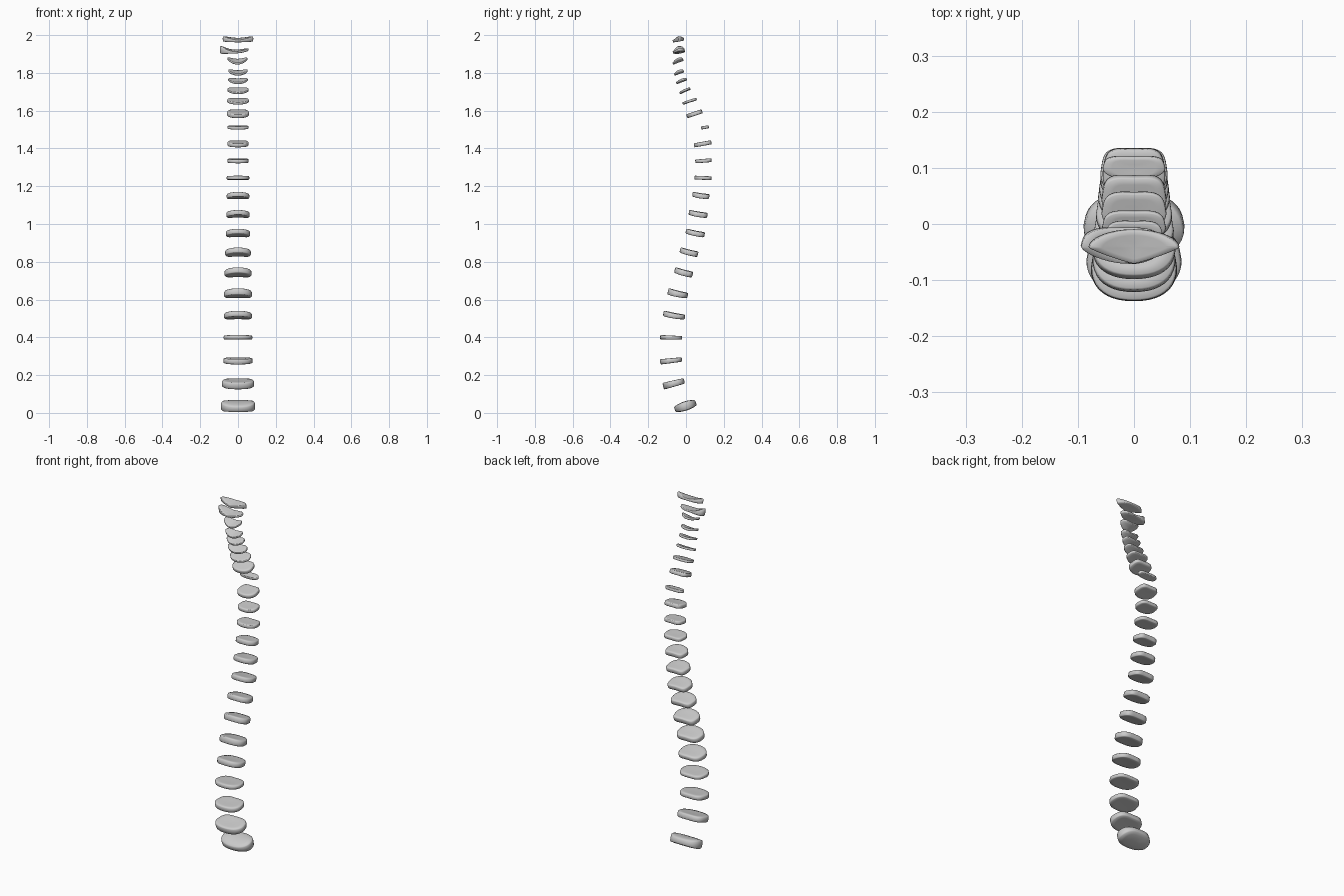
import bpy, bmesh, math
from mathutils import Vector

SEG = 40


def power(v, e):
    return math.copysign(abs(v) ** e, v)


def disc(name, yf, zf, yb, zb, hw, thick, cx=0.0, nf=2.2, nb=4.5, dent=0.012,
         lift=0.0, lobe=(0.0, 0.0), wedge=0.0, lens=0.0):
    """Pad between a front point (yf, zf) and a back point (yb, zb)."""
    mid = Vector((cx, (yf + yb) / 2, (zf + zb) / 2))
    axis = Vector((0, yb - yf, zb - zf))
    hd = axis.length / 2
    axis.normalize()
    up = Vector((0, -axis.z, axis.y))

    def point(t, r, s):
        c, sn = math.cos(t), math.sin(t)
        n = nb if sn > 0 else nf
        u, v = r * power(c, 2 / n), r * power(sn, 2 / n)
        if sn > 0:                      # shallow hollow and taper at the back
            v -= r * dent * 2 * math.exp(-(u / 0.35) ** 2) * sn
            u *= 1 - 0.1 * v
        h = thick / 2 + (lobe[0] * max(-u, 0) ** 1.5 + lobe[1] * max(u, 0) ** 1.5) / 2
        h *= (1 - wedge * v) * (1 - lens * (0.8 * v * v + 0.2 * u * u))
        p = mid + axis * (v * hd) + up * (s * h)
        return p + Vector((u * hw, 0, lift * (u * u - 0.2)))

    # Rings run from the lower face, round the rim, to the upper face
    rings = [(0.35, -0.95), (0.7, -1), (0.94, -0.97), (0.99, -0.75), (1, 0),
             (0.99, 0.75), (0.94, 0.97), (0.7, 1), (0.35, 0.95)]
    bm = bmesh.new()
    loops = [[bm.verts.new(point(2 * math.pi * i / SEG, r, s)) for i in range(SEG)]
             for r, s in rings]
    for a, b in zip(loops, loops[1:]):
        for i in range(SEG):
            j = (i + 1) % SEG
            bm.faces.new((a[i], a[j], b[j], b[i]))
    for loop, s in ((loops[0], -0.92), (loops[-1], 0.92)):
        c = bm.verts.new(point(0, 0, s))
        for i in range(SEG):
            bm.faces.new((loop[i], loop[(i + 1) % SEG], c))
    bmesh.ops.recalc_face_normals(bm, faces=bm.faces)
    me = bpy.data.meshes.new(name)
    bm.to_mesh(me)
    bm.free()
    for p in me.polygons:
        p.use_smooth = True
    ob = bpy.data.objects.new(name, me)
    bpy.context.collection.objects.link(ob)
    return ob


# Lowest disc, a lens that thins towards front and back
disc("base_disc", -.060, .018, .054, .055, .090, .052, nf=2.3, nb=2.6, lens=.6)

# Lower back: front y, z, back y, z, half width, thickness
lumbar = [
    (-.121, .141, -.008, .170, .085, .033),
    (-.137, .270, -.020, .283, .077, .026), (-.137, .401, -.019, .397, .076, .021),
    (-.120, .526, -.004, .506, .074, .027), (-.096, .643, .010, .620, .074, .031),
]
for i, row in enumerate(lumbar):
    disc(f"lumbar_disc_{i + 1}", *row, nf=2.3, nb=3.3, wedge=0.1,
         lift=-.005 if i > 2 else 0)

# Chest, slightly arched lower down
thoracic = [
    (-.060, .756, .036, .731, .071, .030), (-.032, .862, .064, .839, .068, .028),
    (-.001, .962, .099, .942, .064, .026), (.015, 1.061, .114, 1.045, .062, .026),
    (.034, 1.157, .124, 1.144, .060, .025), (.044, 1.246, .136, 1.242, .060, .020),
    (.049, 1.331, .136, 1.338, .056, .020), (.042, 1.416, .135, 1.433, .056, .022),
    (.080, 1.508, .121, 1.515, .056, .016), (.004, 1.570, .086, 1.597, .058, .022),
]
for i, row in enumerate(thoracic):
    disc(f"thoracic_disc_{i + 1}", *row, lift=-.005 if i < 5 else 0)

# Neck, with raised side lips
cervical = [
    (-.018, 1.638, .057, 1.662, .058, .014), (-.034, 1.693, .023, 1.718, .057, .012),
    (-.051, 1.747, .005, 1.768, .052, .012), (-.062, 1.793, -.012, 1.811, .051, .013),
]
for i, row in enumerate(cervical):
    disc(f"cervical_disc_{i + 1}", *row, nf=1.9, nb=4, lift=.002 + .003 * i)

# Uppermost pads: uneven, with thick side lobes
disc("upper_neck_disc", -.070, 1.852, -.014, 1.873, .053, .012, cx=-.003,
     lift=.016, nf=1.8, nb=3)
disc("axis_joint_pad", -.070, 1.910, -.006, 1.920, .075, .011, cx=-.020,
     nf=1.5, nb=3.2, lift=.010, lobe=(.034, .004))
disc("atlas_joint_pad", -.070, 1.969, -.010, 1.981, .081, .013,
     nf=1.15, nb=2, dent=0, lift=.007, lobe=(.018, .018))
